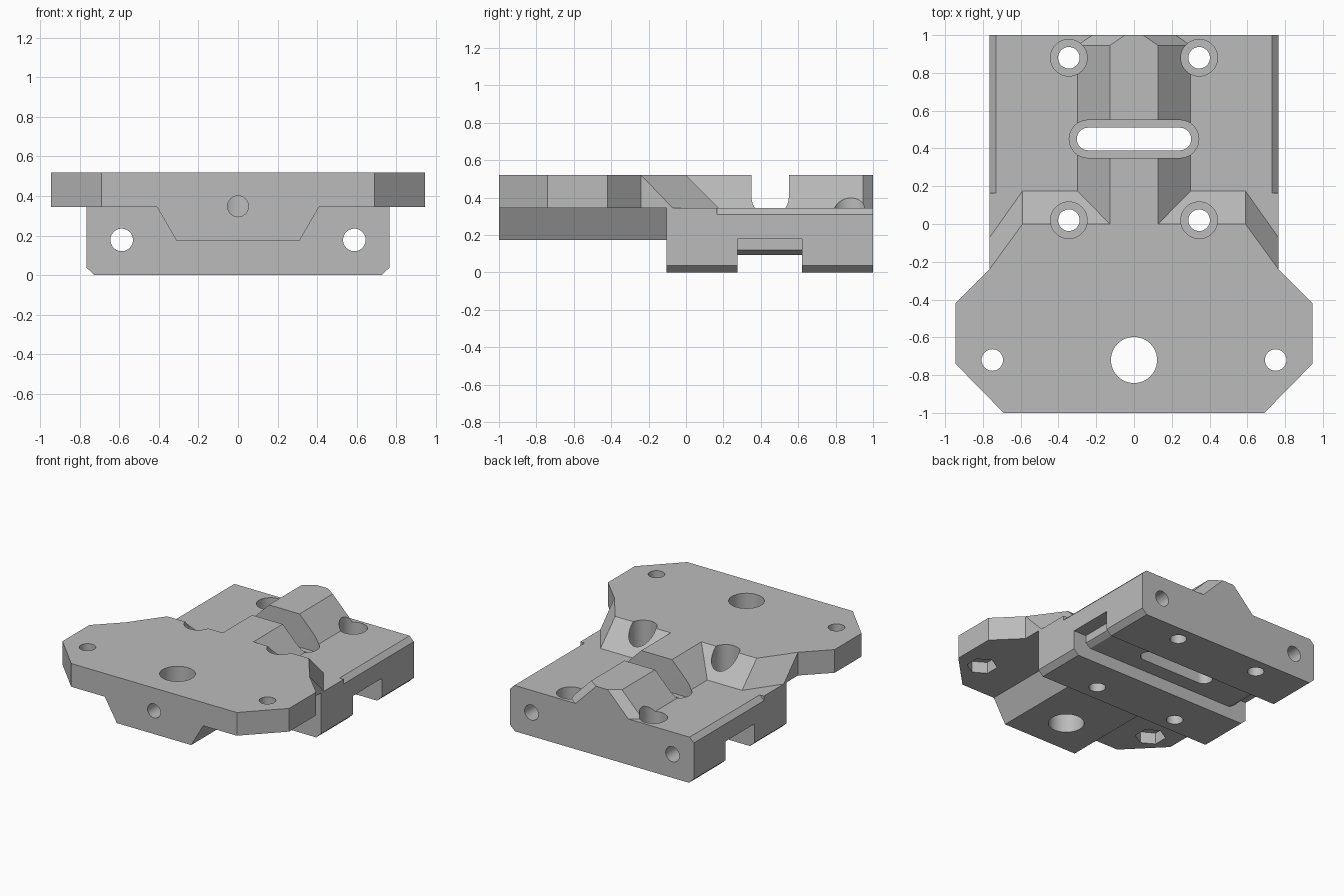
import bpy, bmesh, math
from mathutils import Matrix

old = bpy.data.objects.get("Cube")
if old:
    bpy.data.objects.remove(old, do_unlink=True)

grey = bpy.data.materials.new("plain grey")
grey.use_nodes = True
grey.diffuse_color = (0.5, 0.5, 0.5, 1)
grey.node_tree.nodes["Principled BSDF"].inputs["Base Color"].default_value = (0.5, 0.5, 0.5, 1)


def finish(name, bm):
    bmesh.ops.remove_doubles(bm, verts=bm.verts, dist=1e-5)
    bmesh.ops.recalc_face_normals(bm, faces=bm.faces)
    mesh = bpy.data.meshes.new(name)
    bm.to_mesh(mesh)
    bm.free()
    mesh.materials.append(grey)
    ob = bpy.data.objects.new(name, mesh)
    bpy.context.collection.objects.link(ob)
    return ob


def loft(name, sections):
    """Solid through matching rings of points, capped at both ends."""
    bm = bmesh.new()
    rings = [[bm.verts.new(p) for p in s] for s in sections]
    n = len(rings[0])
    for a, b in zip(rings, rings[1:]):
        for i in range(n):
            j = (i + 1) % n
            bm.faces.new((a[i], a[j], b[j], b[i]))
    bm.faces.new(rings[0])
    bm.faces.new(rings[-1])
    return finish(name, bm)


def mirrored(half):
    """Close a right-hand half outline with its mirror image."""
    return half + [(-x, v) for x, v in reversed(half)]


def along_y(name, profile, y0, y1):
    return loft(name, [[(x, y, z) for x, z in profile] for y in (y0, y1)])


def rod(name, r, centre, length, axis="Z", sides=48):
    bm = bmesh.new()
    bmesh.ops.create_cone(bm, cap_ends=True, segments=sides, radius1=r, radius2=r, depth=length)
    if axis == "Y":
        bmesh.ops.rotate(bm, verts=bm.verts, matrix=Matrix.Rotation(math.pi / 2, 3, "X"))
    bmesh.ops.translate(bm, verts=bm.verts, vec=centre)
    return finish(name, bm)


def drill(name, r, x, y, z0, z1, sides=48):
    return rod(name, r, (x, y, (z0 + z1) / 2), z1 - z0, sides=sides)


def slot(name, r, half, y, z0, z1):
    """Round-ended slot along x."""
    ring = []
    for i in range(34):
        side = 1 if i < 17 else -1
        a = -math.pi / 2 + math.pi * (i - (i >= 17)) / 16
        if side < 0:
            a = math.pi / 2 + math.pi * (i - 17) / 16
        ring.append((side * half + r * math.cos(a), y + r * math.sin(a)))
    return loft(name, [[(px, py, z) for px, py in ring] for z in (z0, z1)])


def combine(target, tool, operation):
    bpy.context.view_layer.objects.active = target
    mod = target.modifiers.new(operation, "BOOLEAN")
    mod.operation = operation
    mod.solver = "EXACT"
    mod.object = tool
    bpy.ops.object.modifier_apply(modifier=mod.name)
    bpy.data.objects.remove(tool, do_unlink=True)


MID, TOP = 0.345, 0.52

# Rear block with chamfered lower edges
block = along_y("mounting_block", mirrored([(0.725, 0), (0.765, 0.037), (0.765, MID)]), -0.105, 1)

# Side edge chamfers on the block, stopping short of the plate
for s in (1, -1):
    wedge = [(s * 0.73, MID), (s * 0.8, MID - 0.07), (s * 0.8, MID + 0.07), (s * 0.73, MID + 0.07)]
    combine(block, along_y("edge_cutter", wedge, 0.165, 1.1), "DIFFERENCE")

# Front plate with sloping rear edge
front = [(0.69, -1), (0.945, -0.74), (0.945, -0.42), (0.765, -0.24)]
low = mirrored(front + [(0.765, -0.072), (0.59, 0.175)])
high = mirrored(front + [(0.765, -0.24), (0.59, 0)])
plate = loft("front_plate", [[(x, y, MID) for x, y in low], [(x, y, TOP) for x, y in high]])
combine(block, plate, "UNION")

# Keel below the plate
keel = mirrored([(0.31, 0.173), (0.41, MID), (0.41, MID + 0.05)])
combine(block, along_y("keel", keel, -1, -0.05), "UNION")

# Centre ridge, narrowing at the rear end
ridge = []
for y, inset in ((-0.05, 0), (0.945, 0), (1, 0.08)):
    half = [(0.3 - inset, 0.3), (0.3 - inset, MID), (0.128 - inset, TOP)]
    ridge.append([(x, y, z) for x, z in mirrored(half)])
combine(block, loft("centre_ridge", ridge), "UNION")

# Underside channel, deeper at its two ends
channel = mirrored([(0.9, -0.1), (0.9, 0.178), (0.66, 0.178), (0.66, 0.12), (0.62, 0.093)])
# the profile starts at the outer bottom corner and runs over the raised floor
cutters = [along_y("channel_cutter", channel, 0.275, 0.62)]

# Long slot with its recess
cutters += [slot("slot_cutter", 0.06, 0.243, 0.45, -0.2, 0.7),
            slot("recess_cutter", 0.1, 0.243, 0.45, 0.27, 0.7)]

# Plate centre hole and front screw hole
cutters += [drill("centre_hole", 0.122, 0, -0.72, -0.1, 0.7),
            rod("front_hole", 0.053, (0, -0.91, 0.348), 0.4, "Y")]

for s in (1, -1):
    # Plate side holes with hexagonal nut pockets below
    cutters += [drill("side_hole", 0.057, s * 0.75, -0.72, 0.2, 0.7),
                drill("nut_pocket", 0.105, s * 0.75, -0.72, 0.2, 0.43, sides=6)]
    # Lengthwise holes through the block
    cutters.append(rod("long_hole", 0.057, (s * 0.588, 0.45, 0.178), 1.6, "Y"))
    # Counterbored screw holes
    for y in (0.02, 0.88):
        cutters += [drill("screw_hole", 0.057, s * 0.345, y, -0.1, 0.7),
                    drill("counterbore", 0.097, s * 0.345, y, 0.25, 0.7)]

for c in cutters:
    combine(block, c, "DIFFERENCE")

# Smooth bores, crisp edges
bpy.ops.object.select_all(action="DESELECT")
block.select_set(True)
bpy.context.view_layer.objects.active = block
bpy.ops.object.shade_smooth_by_angle(angle=math.radians(20))
